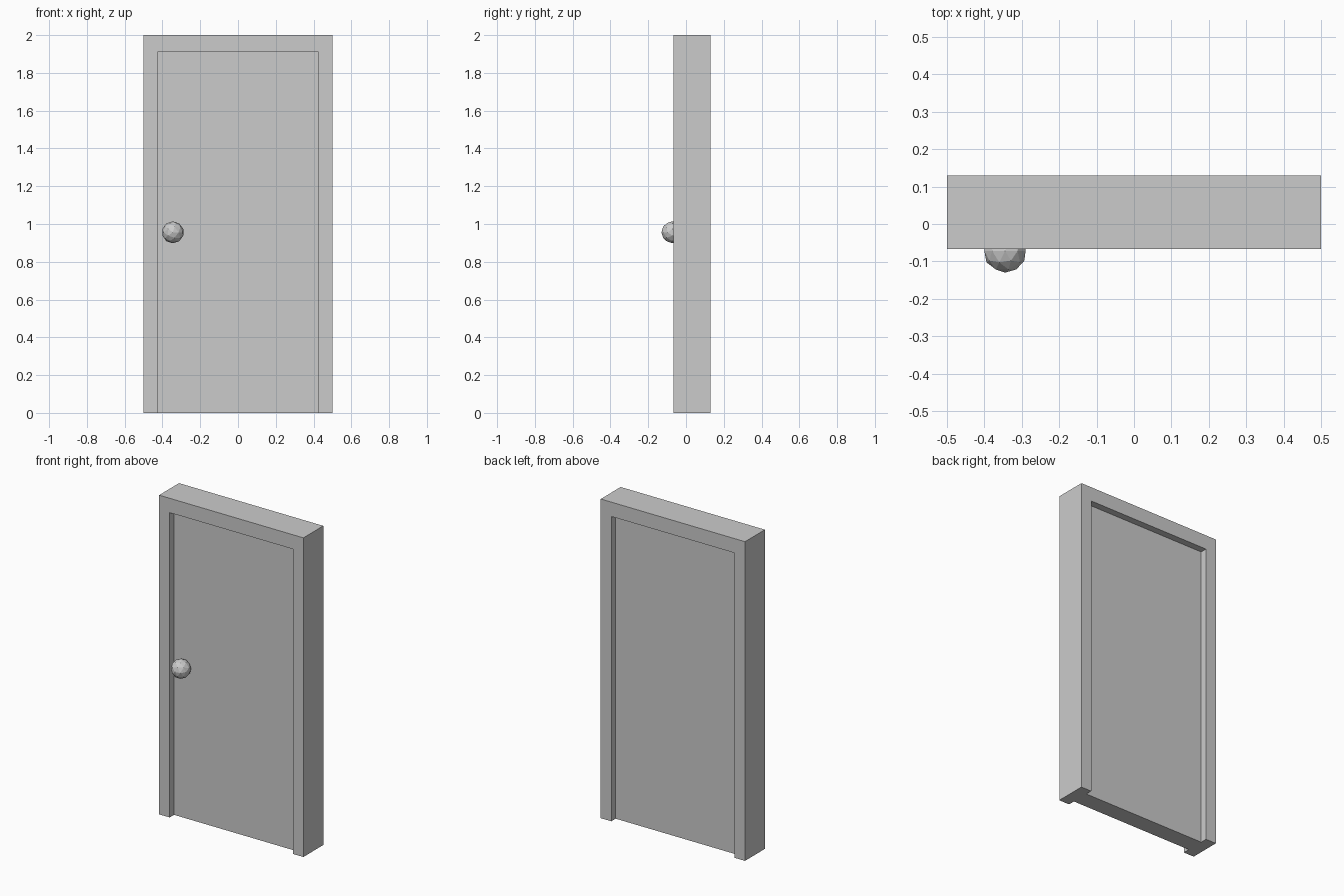
import bpy, bmesh
from math import radians

if "Cube" in bpy.data.objects:
    bpy.data.objects.remove(bpy.data.objects["Cube"])


def prism(name, outline, y0, y1):
    """Extrude an x-z outline from y0 to y1."""
    bm = bmesh.new()
    face = bm.faces.new([bm.verts.new((x, y0, z)) for x, z in outline])
    ext = bmesh.ops.extrude_face_region(bm, geom=[face], use_keep_orig=True)
    verts = [v for v in ext["geom"] if isinstance(v, bmesh.types.BMVert)]
    bmesh.ops.translate(bm, verts=verts, vec=(0, y1 - y0, 0))
    bmesh.ops.recalc_face_normals(bm, faces=bm.faces)
    mesh = bpy.data.meshes.new(name)
    bm.to_mesh(mesh)
    bm.free()
    obj = bpy.data.objects.new(name, mesh)
    bpy.context.collection.objects.link(obj)
    return obj


HALF_W, HEIGHT = 0.5, 2.0
OPEN_W, OPEN_H = 0.427, 1.91
FRONT, BACK, RECESS = -0.067, 0.13, 0.043

# Door frame: two jambs and a head in one arch-shaped piece
prism("door_frame",
      [(-HALF_W, 0), (-HALF_W, HEIGHT), (HALF_W, HEIGHT), (HALF_W, 0),
       (OPEN_W, 0), (OPEN_W, OPEN_H), (-OPEN_W, OPEN_H), (-OPEN_W, 0)],
      FRONT, BACK)

# Door panel, recessed on both sides
prism("door_panel",
      [(-OPEN_W, 0), (-OPEN_W, OPEN_H), (OPEN_W, OPEN_H), (OPEN_W, 0)],
      FRONT + RECESS, BACK - RECESS)

# Faceted knob on the front, pole facing out
bpy.ops.mesh.primitive_ico_sphere_add(subdivisions=2, radius=0.058,
                                      location=(-0.345, -0.072, 0.956),
                                      rotation=(radians(90), 0, 0))
bpy.context.object.name = "door_knob"
